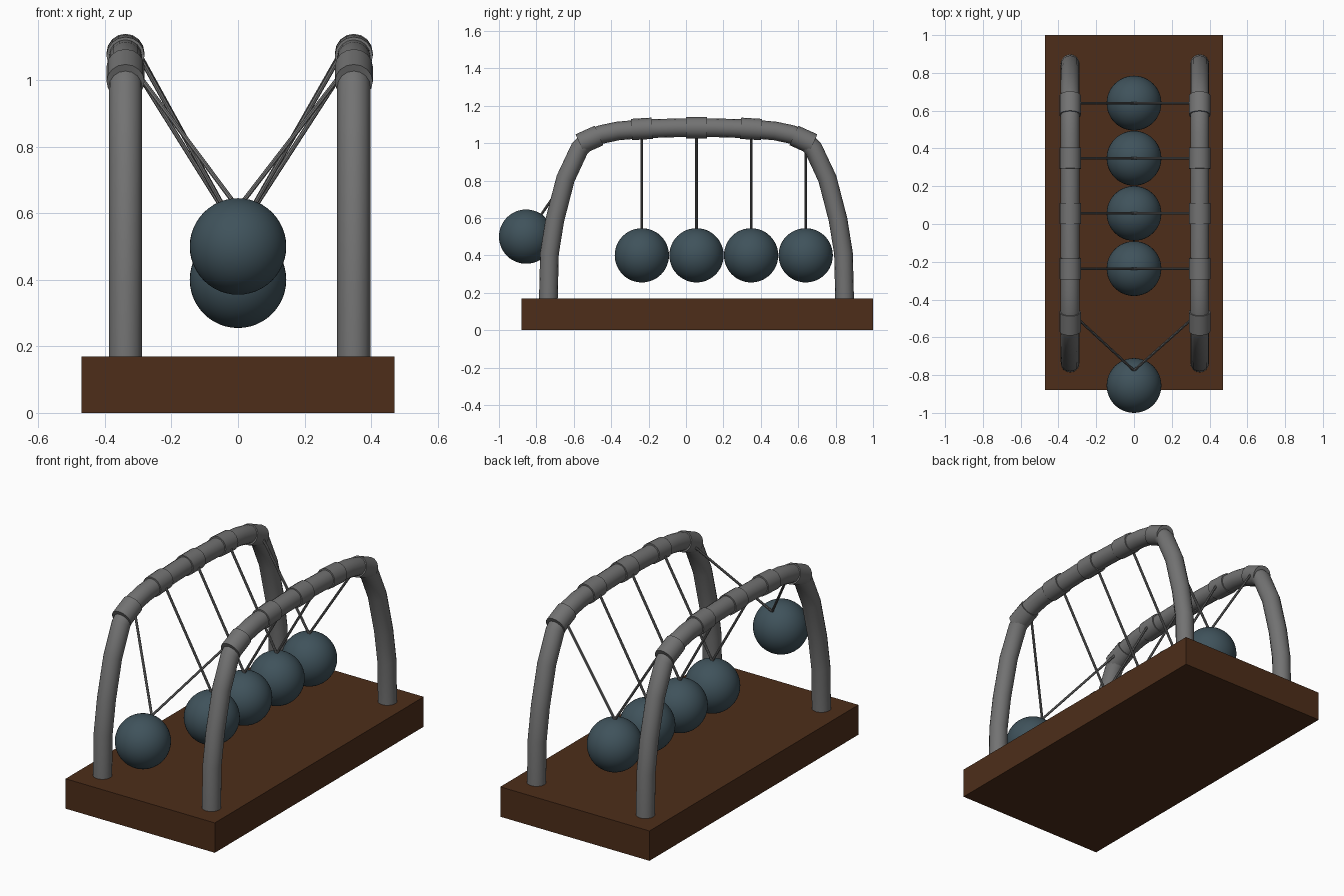
import bpy
from math import radians
from mathutils import Vector

if "Cube" in bpy.data.objects:
    bpy.data.objects.remove(bpy.data.objects["Cube"])

MID_Y = 0.056         # centre of the arches
BALL_R = 0.145
SPACING = 0.292


def material(name, rgb):
    m = bpy.data.materials.new(name)
    m.diffuse_color = (*rgb, 1)
    m.use_nodes = True
    m.node_tree.nodes["Principled BSDF"].inputs["Base Color"].default_value = m.diffuse_color
    return m


WOOD = material("dark_wood", (0.075, 0.027, 0.01))
STEEL = material("blue_steel", (0.05, 0.085, 0.105))
GREY = material("grey_metal", (0.17, 0.17, 0.17))


def tube(name, points, radius, resolution=6):
    """Capped round tube along a polyline, turned into a mesh."""
    cu = bpy.data.curves.new(name, 'CURVE')
    cu.dimensions = '3D'
    cu.bevel_depth = radius
    cu.bevel_resolution = resolution
    cu.use_fill_caps = True
    sp = cu.splines.new('POLY')
    sp.points.add(len(points) - 1)
    for p, co in zip(sp.points, points):
        p.co = (*co, 1)
    ob = bpy.data.objects.new(name, cu)
    bpy.context.collection.objects.link(ob)
    bpy.ops.object.select_all(action='DESELECT')
    ob.select_set(True)
    bpy.context.view_layer.objects.active = ob
    bpy.ops.object.convert(target='MESH')
    ob = bpy.context.object
    ob.data.materials.clear()
    ob.data.materials.append(GREY)
    bpy.ops.object.shade_smooth_by_angle(angle=radians(40))
    return ob


# Wooden base
bpy.ops.mesh.primitive_cube_add(size=1, location=(0, 0.06, 0.085))
base = bpy.context.object
base.name = "base"
base.scale = (0.94, 1.88, 0.17)
base.data.materials.append(WOOD)

# Half arch as (distance from middle, height); mirrored to a full arch
half = [(0.792, 0.16), (0.786, 0.41), (0.757, 0.59), (0.70, 0.81),
        (0.625, 0.97), (0.575, 1.02), (0.51, 1.046), (0.42, 1.065),
        (0.29, 1.076), (0.10, 1.082)]
arch = [(-d, z) for d, z in half] + [(d, z) for d, z in reversed(half)]

# Collar spots: offset, height, slope along the arch
collars = [(-0.572, 1.018, 0.45), (-SPACING, 1.076, 0.06), (0, 1.082, 0),
           (SPACING, 1.076, -0.06), (0.572, 1.018, -0.45)]

# Balls: the first one is swung out, the rest hang at rest
balls = [(-0.855, 0.50)] + [(MID_Y + i * SPACING, 0.40) for i in (-1, 0, 1, 2)]

for side, x in (("left", -0.338), ("right", 0.348)):
    tube(f"{side}_arch", [(x, MID_Y + y, z) for y, z in arch], 0.05)
    for i, ((off, z, slope), (by, bz)) in enumerate(zip(collars, balls)):
        c = Vector((x, MID_Y + off, z))
        along = Vector((0, 1, slope)).normalized() * 0.056
        tube(f"{side}_collar_{i + 1}", [c - along, c + along], 0.057)
        # Wire from the collar's inner side to the top of its ball
        wire_y = by if i else MID_Y + off + 0.01
        pivot = Vector((0, wire_y, max(z, 1.0) - 0.01))
        ball = Vector((0, by, bz))
        end = ball + (pivot - ball).normalized() * (BALL_R - 0.005)
        inner = x + (0.045 if x < 0 else -0.045)
        tube(f"{side}_wire_{i + 1}", [(inner, pivot.y, pivot.z), end], 0.007, 2)

# Steel balls
for i, (y, z) in enumerate(balls):
    bpy.ops.mesh.primitive_uv_sphere_add(segments=48, ring_count=24,
                                         radius=BALL_R, location=(0, y, z))
    ob = bpy.context.object
    ob.name = f"ball_{i + 1}"
    ob.data.materials.append(STEEL)
    bpy.ops.object.shade_smooth()
